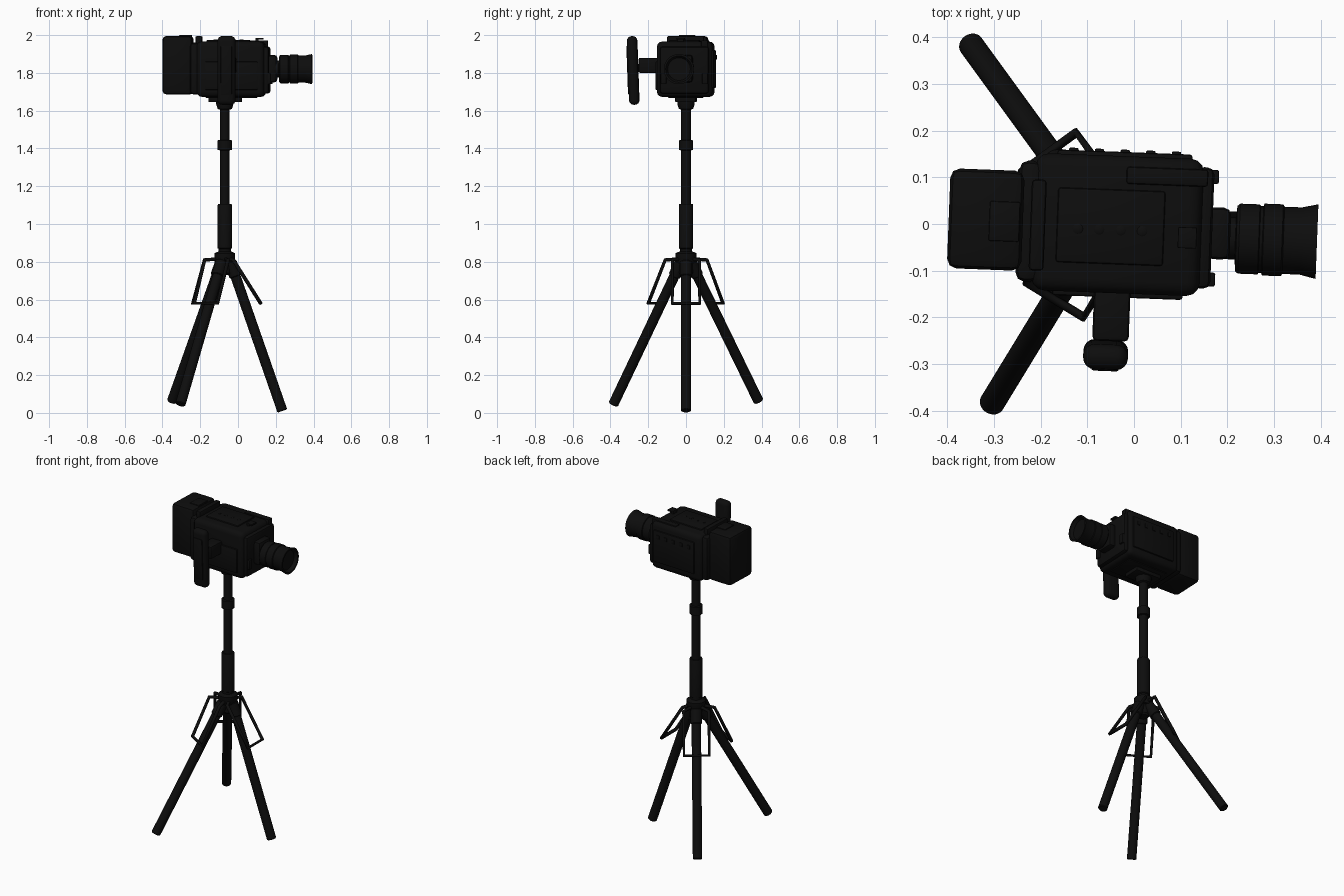
import bpy, bmesh, math
from mathutils import Vector, Matrix

cube = bpy.data.objects.get("Cube")
if cube:
    bpy.data.objects.remove(cube, do_unlink=True)

black = bpy.data.materials.new("matte black")
black.use_nodes = True
colour = (0.004, 0.004, 0.004, 1)
black.diffuse_color = colour
black.node_tree.nodes["Principled BSDF"].inputs["Base Color"].default_value = colour

AXIS = Vector((-0.07, 0, 0))
# The camera is turned slightly on its pole
TURN = Matrix.Translation(AXIS) @ Matrix.Rotation(math.radians(-2.2), 4, 'Z') @ Matrix.Translation(-AXIS)


def finish(name, bm, matrix=None):
    if matrix:
        bm.transform(matrix)
    mesh = bpy.data.meshes.new(name)
    bm.to_mesh(mesh)
    bm.free()
    mesh.materials.append(black)
    ob = bpy.data.objects.new(name, mesh)
    bpy.context.collection.objects.link(ob)
    bpy.ops.object.select_all(action='DESELECT')
    ob.select_set(True)
    bpy.context.view_layer.objects.active = ob
    bpy.ops.object.shade_smooth_by_angle(angle=math.radians(35))
    return ob


def box(name, x, y, z, bevel=0.006, segments=2, matrix=TURN):
    """Bevelled box between (low, high) pairs on each axis."""
    bm = bmesh.new()
    bmesh.ops.create_cube(bm, size=1)
    for v in bm.verts:
        v.co = [p[0] + (c + 0.5) * (p[1] - p[0]) for c, p in zip(v.co, (x, y, z))]
    bmesh.ops.bevel(bm, geom=bm.edges[:], offset=bevel, segments=segments,
                    profile=0.5, affect='EDGES')
    return finish(name, bm, matrix)


def lathe(name, profile, start, direction=(0, 0, 1), matrix=None, sides=32):
    """Revolve (radius, distance) points about an axis, with closed ends."""
    bm = bmesh.new()
    rings = []
    for r, h in profile:
        rings.append([bm.verts.new((r * math.cos(a), r * math.sin(a), h))
                      for a in (math.tau * i / sides for i in range(sides))])
    for low, high in zip(rings, rings[1:]):
        for i in range(sides):
            j = (i + 1) % sides
            bm.faces.new((low[i], low[j], high[j], high[i]))
    bm.faces.new(rings[0][::-1])
    bm.faces.new(rings[-1])
    place = Matrix.Translation(start) @ Vector(direction).to_track_quat('Z', 'Y').to_matrix().to_4x4()
    return finish(name, bm, matrix @ place if matrix else place)


def rod(name, a, b, r):
    a, b = Vector(a), Vector(b)
    n = (b - a).length
    return lathe(name, [(r - 0.004, 0), (r, 0.004), (r, n - 0.004), (r - 0.004, n)], a, b - a)


# Telescopic pole, collar and mounting head
lathe("pole", [(0.052, 0.795), (0.055, 0.80), (0.055, 0.845), (0.045, 0.85), (0.032, 0.855),
               (0.032, 0.868), (0.038, 0.872), (0.038, 1.10), (0.035, 1.107), (0.026, 1.107),
               (0.026, 1.39), (0.038, 1.392), (0.038, 1.443), (0.026, 1.445), (0.026, 1.605),
               (0.038, 1.61), (0.046, 1.635), (0.046, 1.66)], AXIS)
lathe("hub_core", [(0.028, 0.73), (0.036, 0.74), (0.036, 0.80)], AXIS)
box("mount_plate", (-0.155, 0.02), (-0.055, 0.055), (1.645, 1.685))

# Legs with sockets and wire braces: foot position, brace top reach
for label, foot, reach in (("side", (0.235, 0, 0.01), 0.045),
                           ("back", (-0.35, 0.385, 0.06), 0.085),
                           ("front", (-0.305, -0.385, 0.045), 0.085)):
    foot = Vector(foot)
    out = (foot - AXIS)
    out.z = 0
    out.normalize()
    across = Vector((-out.y, out.x, 0))
    top = AXIS + out * 0.03 + Vector((0, 0, 0.80))
    rod(label + "_leg", top, foot, 0.027)
    rod(label + "_leg_socket", top, top.lerp(foot, 0.10), 0.033)
    points = []
    for side, dist, height in ((0.2, 0.02, 0.815), (1, reach, 0.81), (1, 0.19, 0.58),
                               (-1, 0.19, 0.58), (-1, reach, 0.81), (-0.2, 0.02, 0.815)):
        points.append(AXIS + out * dist + across * side * 0.072 + Vector((0, 0, height)))
    curve = bpy.data.curves.new(label + "_brace", 'CURVE')
    curve.dimensions = '3D'
    curve.bevel_depth = 0.01
    curve.bevel_resolution = 2
    curve.use_fill_caps = True
    curve.materials.append(black)
    line = curve.splines.new('POLY')
    line.points.add(len(points) - 1)
    for p, co in zip(line.points, points):
        p.co = (*co, 1)
    bpy.context.collection.objects.link(bpy.data.objects.new(label + "_brace", curve))

# Camera body
box("body", (-0.215, 0.145), (-0.147, 0.147), (1.673, 1.966), 0.028, 3)
box("body_front_frame", (-0.25, -0.20), (-0.13, 0.13), (1.685, 1.96), 0.02)
box("body_rear_frame", (0.13, 0.168), (-0.13, 0.13), (1.69, 1.94), 0.015)
box("top_panel", (-0.165, 0.065), (-0.085, 0.075), (1.95, 1.974))
box("top_rib", (-0.222, -0.19), (-0.105, 0.09), (1.94, 1.995), 0.008)
box("top_rail", (-0.02, 0.155), (0.088, 0.125), (1.93, 1.972))
box("bottom_panel", (-0.17, 0.10), (-0.09, 0.09), (1.667, 1.69))
box("left_side_panel", (-0.17, 0.12), (0.13, 0.156), (1.72, 1.92))
box("right_side_panel", (-0.17, 0.11), (-0.156, -0.13), (1.71, 1.86))
box("shoe_post", (0.095, 0.11), (-0.04, -0.005), (1.95, 1.985), 0.002)
box("shoe_plate", (0.095, 0.135), (-0.045, 0.0), (1.976, 1.986), 0.002)
for i in range(4):
    lathe("top_button", [(0.011, 0), (0.011, 0.025), (0.008, 0.027)],
          (-0.12 + 0.046 * i, -0.012, 1.95), matrix=TURN, sides=16)
for i in range(5):
    box("side_button", (-0.145 + 0.055 * i, -0.125 + 0.055 * i), (0.145, 0.161),
        (1.87, 1.895), 0.003)
for s in (-1, 1):
    box("rear_latch", (0.15, 0.178), (s * 0.11 - 0.015, s * 0.11 + 0.015), (1.74, 1.80), 0.004)

# Hood with a recessed front window
hood = box("hood", (-0.397, -0.238), (-0.107, 0.107), (1.686, 1.995), 0.02, 2)
bm = bmesh.new()
bm.from_mesh(hood.data)
face = min(bm.faces, key=lambda f: f.calc_center_median().x)
inward = -face.normal
bmesh.ops.inset_region(bm, faces=[face], thickness=0.012)
bmesh.ops.translate(bm, verts=face.verts[:], vec=inward * 0.012)
bm.to_mesh(hood.data)
bm.free()
box("hood_top_plate", (-0.31, -0.245), (-0.045, 0.04), (1.985, 2.0), 0.003)
lathe("front_glass", [(0.075, 0), (0.075, 0.012), (0.06, 0.012), (0.055, 0.006)],
      (-0.384, 0, 1.84), (-1, 0, 0), TURN)

# Eyepiece: neck, barrel and flared rim
box("eyepiece_neck", (0.155, 0.207), (-0.066, 0.045), (1.75, 1.895), 0.015)
lathe("eyepiece", [(0.045, 0), (0.045, 0.025), (0.07, 0.027), (0.075, 0.033), (0.075, 0.075),
                   (0.072, 0.077), (0.072, 0.083), (0.077, 0.085), (0.077, 0.125),
                   (0.072, 0.128), (0.072, 0.165), (0.08, 0.2), (0.07, 0.2), (0.06, 0.18)],
      (0.193, -0.02, 1.82), (1, 0, 0), TURN)

# Side handle on its arm
box("handle_arm", (-0.08, -0.002), (-0.25, -0.13), (1.80, 1.88), 0.01)
tilt = TURN @ Matrix.Translation((-0.05, -0.279, 1.815)) @ Matrix.Rotation(math.radians(2), 4, 'X')
box("handle", (-0.048, 0.048), (-0.027, 0.027), (-0.184, 0.18), 0.025, 4, tilt)
box("handle_inset", (-0.03, 0.03), (-0.031, 0.0), (-0.13, 0.13), 0.006, 2, tilt)
